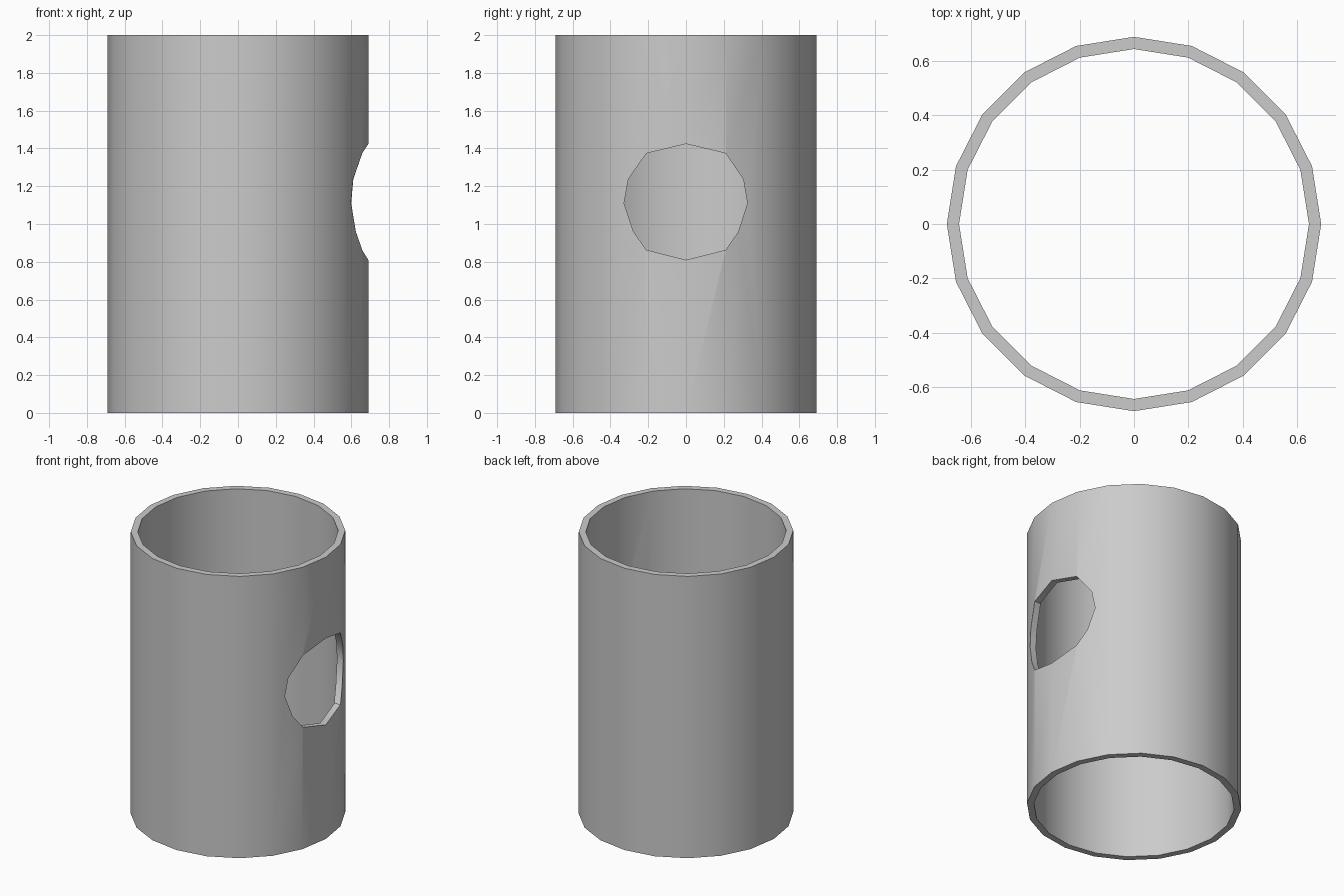
import bpy, bmesh
from math import cos, sin, tau

if "Cube" in bpy.data.objects:
    bpy.data.objects.remove(bpy.data.objects["Cube"])

SIDES, OUTER, INNER, HEIGHT = 20, 0.69, 0.645, 2.0


def mesh_object(name, bm):
    bmesh.ops.recalc_face_normals(bm, faces=bm.faces)
    me = bpy.data.meshes.new(name)
    bm.to_mesh(me)
    bm.free()
    ob = bpy.data.objects.new(name, me)
    bpy.context.collection.objects.link(ob)
    return ob


# Open tube: a rectangular wall section swept around z
bm = bmesh.new()
section = [(OUTER, 0), (OUTER, HEIGHT), (INNER, HEIGHT), (INNER, 0)]
rings = [[bm.verts.new((r * cos(tau * i / SIDES), r * sin(tau * i / SIDES), z))
          for r, z in section] for i in range(SIDES)]
for i in range(SIDES):
    a, b = rings[i], rings[(i + 1) % SIDES]
    for j in range(4):
        k = (j + 1) % 4
        bm.faces.new((a[j], b[j], b[k], a[k]))
tube = mesh_object("tube_wall", bm)

# Roughly round prism that cuts the side opening
outline = [(0, 1.424), (0.21, 1.374), (0.303, 1.238), (0.325, 1.11),
           (0.277, 0.96), (0.21, 0.863), (0, 0.81), (-0.21, 0.863),
           (-0.278, 0.96), (-0.328, 1.11), (-0.305, 1.238), (-0.21, 1.374)]
bm = bmesh.new()
face = bm.faces.new([bm.verts.new((0.3, y, z)) for y, z in outline])
ext = bmesh.ops.extrude_face_region(bm, geom=[face], use_keep_orig=True)
bmesh.ops.translate(bm, vec=(0.7, 0, 0),
                    verts=[g for g in ext["geom"] if isinstance(g, bmesh.types.BMVert)])
cutter = mesh_object("opening_cutter", bm)
cutter.hide_render = True

# Cut the opening, then smooth the wall while keeping rims sharp
mod = tube.modifiers.new("opening", 'BOOLEAN')
mod.operation = 'DIFFERENCE'
mod.solver = 'EXACT'
mod.object = cutter
bpy.context.view_layer.objects.active = tube
tube.select_set(True)
bpy.ops.object.modifier_apply(modifier=mod.name)
bpy.data.objects.remove(cutter)
bpy.ops.object.shade_smooth_by_angle()
